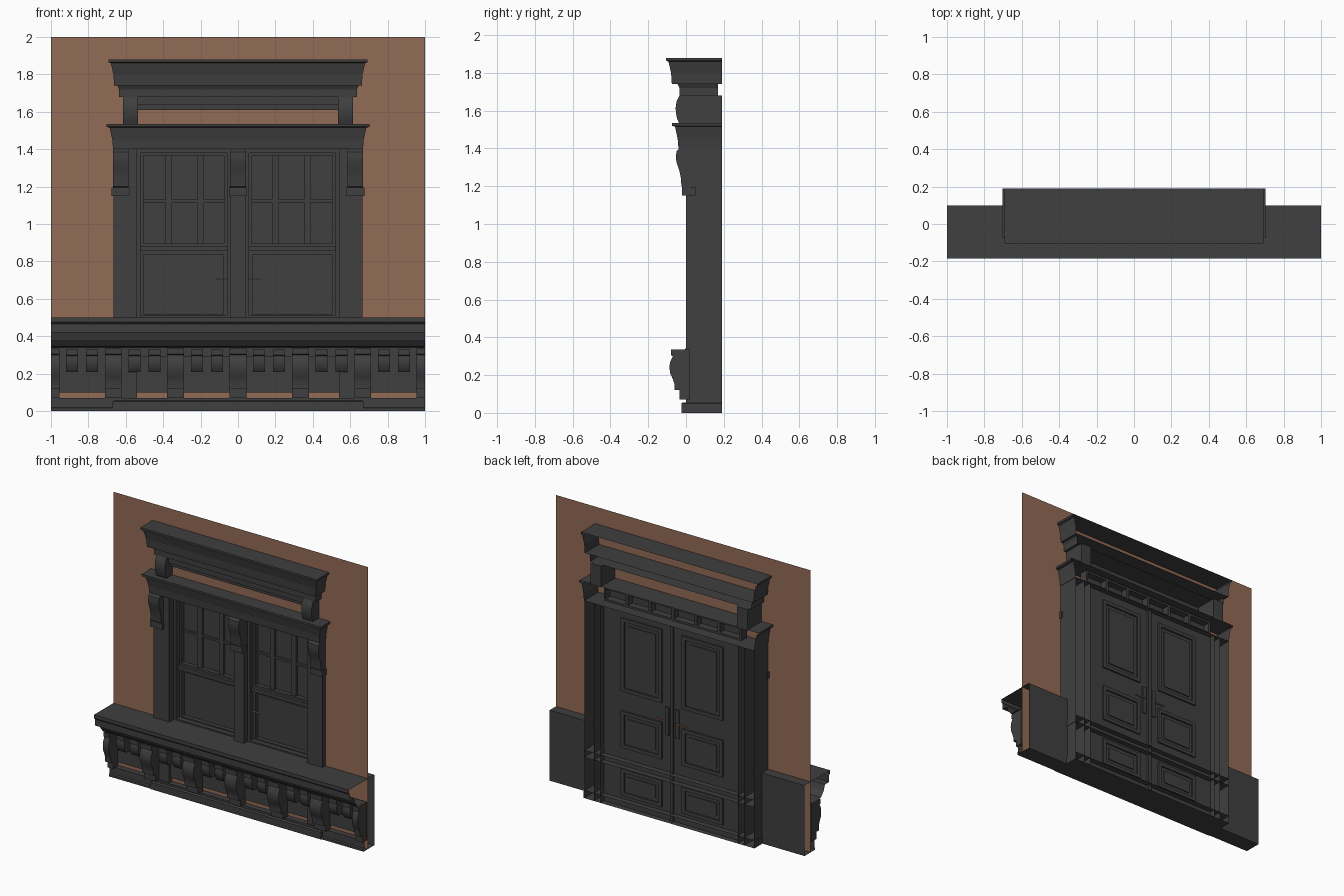
import bpy
import bmesh

if "Cube" in bpy.data.objects:
    bpy.data.objects.remove(bpy.data.objects["Cube"])


def material(name, rgb):
    m = bpy.data.materials.new(name)
    m.use_nodes = True
    m.diffuse_color = (*rgb, 1)
    m.node_tree.nodes["Principled BSDF"].inputs["Base Color"].default_value = (*rgb, 1)
    return m


DARK = material("charcoal paint", (0.05, 0.05, 0.05))
BROWN = material("brown plaster", (0.29, 0.145, 0.09))
COPPER = material("copper", (0.45, 0.19, 0.09))
BACK = 0.19


def build(name, verts, faces, mat=DARK, smooth=False):
    mesh = bpy.data.meshes.new(name)
    mesh.from_pydata(verts, [], faces)
    bm = bmesh.new()
    bm.from_mesh(mesh)
    bmesh.ops.recalc_face_normals(bm, faces=bm.faces)
    bm.to_mesh(mesh)
    bm.free()
    mesh.materials.append(mat)
    ob = bpy.data.objects.new(name, mesh)
    bpy.context.collection.objects.link(ob)
    if smooth:
        bpy.ops.object.select_all(action="DESELECT")
        ob.select_set(True)
        bpy.context.view_layer.objects.active = ob
        bpy.ops.object.shade_smooth_by_angle(angle=0.6)
    return ob


def prism(name, profile, x0, x1, caps=True, smooth=False):
    """Extrude a (y, z) profile along x; without caps it is an open sheet."""
    n = len(profile)
    verts = [(x, y, z) for x in (x0, x1) for y, z in profile]
    faces = [(i, (i + 1) % n, (i + 1) % n + n, i + n) for i in range(n if caps else n - 1)]
    if caps:
        faces += [tuple(range(n)), tuple(range(n, 2 * n))]
    return build(name, verts, faces, smooth=smooth)


def box(name, x0, x1, y0, y1, z0, z1, mat=DARK):
    ob = prism(name, [(y0, z0), (y1, z0), (y1, z1), (y0, z1)], x0, x1)
    ob.data.materials[0] = mat
    return ob


def around(name, profile, half, front, back=BACK):
    """Run an (offset, z) moulding round the front and both sides, open behind."""
    verts, faces = [], []
    for o, z in profile:
        w, f = half + o, front - o
        verts += [(-w, back, z), (-w, f, z), (w, f, z), (w, back, z)]
    for r in range(len(profile) - 1):
        a = 4 * r
        faces += [(a + k, a + k + 1, a + k + 5, a + k + 4) for k in range(3)]
    faces += [(0, 1, 2, 3), tuple(len(verts) - 4 + k for k in range(4))]
    return build(name, verts, faces)


def frame(name, x0, x1, z0, z1, w, y0, y1):
    for part, a, b, c, d in (("left", x0, x0 + w, z0, z1), ("right", x1 - w, x1, z0, z1),
                             ("bottom", x0 + w, x1 - w, z0, z0 + w), ("top", x0 + w, x1 - w, z1 - w, z1)):
        box(f"{name}_{part}", a, b, y0, y1, c, d)


# Plaster wall with an opening
for name, x0, x1, z0, z1 in (("wall_right", -1, -0.6, 0, 2), ("wall_left", 0.6, 1, 0, 2),
                             ("wall_below", -0.6, 0.6, 0, 0.49), ("wall_above", -0.6, 0.6, 1.4, 2)):
    build(name, [(x0, 0.03, z0), (x1, 0.03, z0), (x1, 0.03, z1), (x0, 0.03, z1)], [(0, 1, 2, 3)], BROWN)

# Base: sill with stepped cornice, panel and skirting, all open at the ends
prism("sill_cornice", [(0.1, 0.5), (-0.185, 0.5), (-0.185, 0.475), (-0.175, 0.465), (-0.175, 0.42),
                       (-0.13, 0.42), (-0.115, 0.38), (-0.085, 0.345), (0.015, 0.34),
                       (0.015, 0.1), (0.03, 0.1)], -1, 1, caps=False)
prism("skirting", [(0.03, 0.07), (-0.01, 0.07), (-0.01, 0.02), (-0.02, 0.015), (-0.02, 0), (0.1, 0)],
      -1, 1, caps=False)
around("door_plinth", [(0, 0), (0, 0.05), (-0.01, 0.055)], 0.67, -0.025)
for s in (-1, 1):
    prism("back_panel", [(0.1, 0), (0.1, 0.5)], s * 0.665, s, caps=False)

# Large scroll brackets and small ones between them
big = [(0.02, 0.335), (-0.08, 0.335), (-0.08, 0.305), (-0.07, 0.3), (-0.082, 0.275), (-0.088, 0.245),
       (-0.084, 0.21), (-0.07, 0.18), (-0.06, 0.15), (-0.06, 0.12), (-0.035, 0.12), (-0.035, 0.07), (0.02, 0.07)]
small = [(0.02, 0.33), (-0.055, 0.33), (-0.055, 0.3), (-0.048, 0.295), (-0.055, 0.27), (-0.045, 0.23),
         (-0.03, 0.21), (0.02, 0.21)]
for i in range(-3, 4):
    x = i / 3
    prism("base_bracket", big, max(x - 0.045, -1), min(x + 0.045, 1), smooth=True)
    if i < 3:
        for d in (0.113, 0.22):
            prism("small_bracket", small, x + d - 0.032, x + d + 0.032, smooth=True)

# Pilasters: a front sheet with fins running back
bracket = [(0.02, 1.4), (-0.035, 1.4), (-0.05, 1.385), (-0.054, 1.355), (-0.05, 1.325), (-0.036, 1.285),
           (-0.028, 1.25), (-0.024, 1.2), (-0.024, 1.2), (-0.012, 1.19), (-0.012, 1.15), (0.02, 1.15)]
bracket.pop(8)
for s in (-1, 1):
    prism("pilaster_front", [(0, 0), (0, 1.4)], s * 0.54, s * 0.665, caps=False)
    for x in (0.54, 0.59, 0.665):
        build("pilaster_fin", [(s * x, y, z) for y, z in ((0, 0), (BACK, 0), (BACK, 1.4), (0, 1.4))],
              [(0, 1, 2, 3)])
    prism("pilaster_bracket", bracket, s * 0.585, s * 0.668, smooth=True)
    box("pilaster_block", s * 0.58, s * 0.675, -0.02, 0.05, 1.15, 1.195)
box("centre_post", -0.04, 0.04, 0.01, 0.14, 0, 1.4)
prism("centre_bracket", bracket, -0.042, 0.042, smooth=True)
box("centre_block", -0.047, 0.047, -0.02, 0.03, 1.15, 1.195)
around("frame_belt", [(0, 0.29), (0, 0.34)], 0.668, -0.005)

# Window sashes and doors, one pair each side of the post
for s in (-1, 1):
    a, b = sorted((s * 0.04, s * 0.54))
    frame("outer_casing", a, b, 0.49, 1.4, 0.02, 0.05, 0.12)
    frame("lower_sash", a + 0.02, b - 0.02, 0.5, 0.855, 0.018, 0.085, 0.12)
    frame("upper_sash", a + 0.02, b - 0.02, 0.88, 1.38, 0.015, 0.085, 0.12)
    box("meeting_rail", a, b, 0.065, 0.12, 0.855, 0.88)
    for x in (0.2, 0.37):
        box("glazing_bar", s * x - 0.017, s * x + 0.017, 0.098, 0.12, 0.895, 1.365)
    box("cross_bar", a + 0.03, b - 0.03, 0.1, 0.12, 1.115, 1.13)
    box("door", *sorted((s * 0.003, s * 0.54)), 0.115, 0.15, 0, 1.4)
    p, q = sorted((s * 0.08, s * 0.4))
    for z0, z1 in ((0.82, 1.34), (0.42, 0.68), (0.08, 0.27)):
        frame("door_moulding", p, q, z0, z1, 0.025, 0.15, 0.162)
        box("door_panel", p + 0.05, q - 0.05, 0.15, 0.157, z0 + 0.05, z1 - 0.05)
    for y in (0.075, 0.165):
        box("door_handle", *sorted((s * 0.045, s * 0.12)), y, y + 0.01, 0.702, 0.708, COPPER)
    box("handle_plate", *sorted((s * 0.025, s * 0.055)), 0.15, 0.158, 0.6, 0.8)
box("door_meeting_strip", -0.012, 0.012, 0.15, 0.165, 0, 1.4)

# Transom lights above the doors
frame("transom", -0.54, 0.54, 1.42, 1.52, 0.015, 0.09, 0.15)
box("transom_panel", -0.54, 0.54, 0.09, 0.1, 1.43, 1.51)
for i in range(-2, 3):
    box("transom_bar", i * 0.18 - 0.01, i * 0.18 + 0.01, 0.1, 0.15, 1.43, 1.51)

# Lower cornice
around("lower_cornice", [(0, 1.4), (0.004, 1.45), (0.018, 1.515), (0.035, 1.52), (0.035, 1.535)], 0.668, -0.04)

# Upper brackets, frieze and cornice
scroll = [(BACK, 1.53), (-0.035, 1.53), (-0.046, 1.555), (-0.053, 1.585), (-0.055, 1.615), (-0.05, 1.65),
          (-0.035, 1.68), (BACK, 1.68)]
for s in (-1, 1):
    prism("upper_bracket", scroll, s * 0.535, s * 0.615, smooth=True)
box("frieze_strip", -0.54, 0.54, 0.0, 0.03, 1.61, 1.64)
box("frieze_panel", -0.54, 0.54, -0.015, 0.03, 1.635, 1.68)
around("frieze", [(0, 1.68), (0, 1.72), (0.01, 1.74)], 0.635, -0.035, 0.17)
around("upper_cornice", [(0, 1.74), (0.004, 1.8), (0.018, 1.86), (0.03, 1.865), (0.03, 1.88)], 0.662, -0.075)
